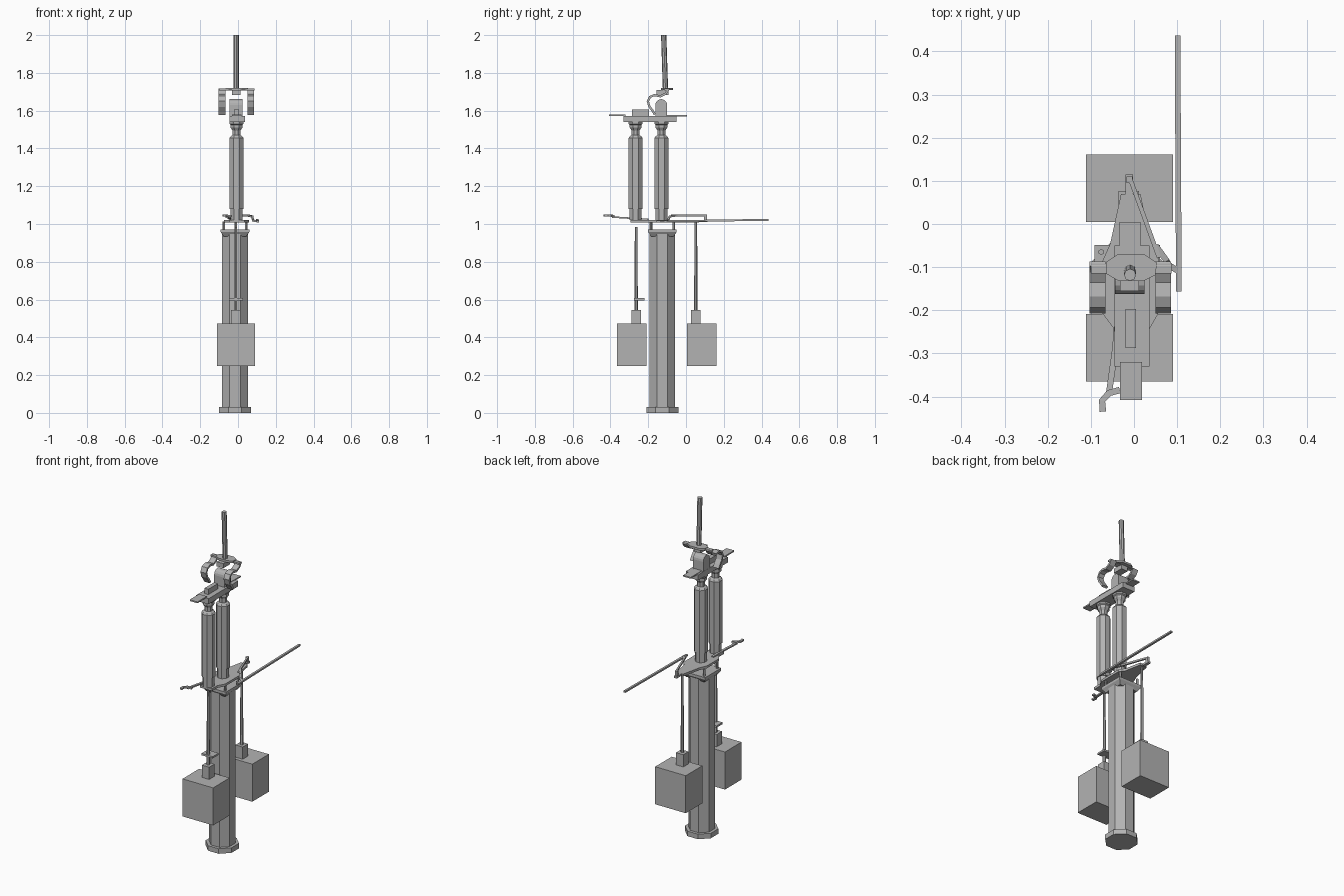
import bpy, bmesh, math
from mathutils import Vector

old = bpy.data.objects.get("Cube")
if old:
    bpy.data.objects.remove(old, do_unlink=True)

grey = bpy.data.materials.new("steel grey")
grey.use_nodes = True
grey.diffuse_color = (0.45, 0.45, 0.45, 1)
grey.node_tree.nodes["Principled BSDF"].inputs["Base Color"].default_value = (0.45, 0.45, 0.45, 1)


def finish(name, bm):
    bmesh.ops.recalc_face_normals(bm, faces=bm.faces)
    mesh = bpy.data.meshes.new(name)
    bm.to_mesh(mesh)
    bm.free()
    mesh.materials.append(grey)
    obj = bpy.data.objects.new(name, mesh)
    bpy.context.collection.objects.link(obj)
    return obj


def loft(name, rings):
    """Closed solid through a list of equal-length point rings."""
    bm = bmesh.new()
    loops = [[bm.verts.new(p) for p in ring] for ring in rings]
    n = len(loops[0])
    for a, b in zip(loops, loops[1:]):
        for i in range(n):
            j = (i + 1) % n
            bm.faces.new((a[i], a[j], b[j], b[i]))
    bm.faces.new(loops[0])
    bm.faces.new(loops[-1])
    return finish(name, bm)


def box(name, x0, x1, y0, y1, z0, z1):
    return plate(name, [(x0, y0), (x1, y0), (x1, y1), (x0, y1)], z0, z1)


def plate(name, outline, z0, z1):
    return loft(name, [[(x, y, z) for x, y in outline] for z in (z0, z1)])


def turned(name, x, y, profile, sides=8):
    """Faceted upright solid; profile holds (flat-to-flat half width, height)."""
    rings = []
    for r, z in profile:
        r /= math.cos(math.pi / sides)
        angles = [math.tau * (i + 0.5) / sides for i in range(sides)]
        rings.append([(x + r * math.cos(a), y + r * math.sin(a), z) for a in angles])
    return loft(name, rings)


def bar(name, points, width, height):
    """Rectangular bar swept through mostly horizontal points."""
    pts = [Vector(p) for p in points]
    rings = []
    for i, p in enumerate(pts):
        d = pts[min(i + 1, len(pts) - 1)] - pts[max(i - 1, 0)]
        side = Vector((d.y, -d.x, 0)).normalized() * width / 2
        up = Vector((0, 0, height / 2))
        rings.append([p - side - up, p + side - up, p + side + up, p - side + up])
    return loft(name, rings)


# Column with foot and flared cap
CX, CY = -0.016, -0.125
turned("column", CX, CY, [(0.068, 0.02), (0.068, 0.96)])
turned("column_foot", CX, CY, [(0.085, 0), (0.085, 0.03)])
turned("column_cap", CX, CY, [(0.06, 0.935), (0.076, 0.958), (0.076, 0.972)], 4)

# Four posts carrying the platform
for sx in (-1, 1):
    for sy in (-1, 1):
        turned("platform_post", CX + sx * 0.06, CY + sy * 0.06,
               [(0.006, 0.95), (0.006, 1.012)], 6)

# Platform with tapered ends
plate("platform", [(-0.03, 0.07), (0.015, 0.07), (0.035, -0.03), (0.058, -0.06),
                   (0.058, -0.205), (0.035, -0.245), (0.035, -0.295),
                   (-0.045, -0.295), (-0.045, -0.245), (-0.075, -0.205),
                   (-0.075, -0.09), (-0.055, -0.045)], 1.008, 1.022)
box("platform_tongue", -0.02, -0.002, 0.04, 0.115, 1.01, 1.022)

# Pair of insulators
for name, y in (("front_insulator", -0.267), ("rear_insulator", -0.13)):
    turned(name, -0.008, y, [(0.031, 1.02), (0.031, 1.08), (0.037, 1.08), (0.037, 1.455),
                             (0.03, 1.465), (0.021, 1.47), (0.021, 1.495), (0.031, 1.51),
                             (0.031, 1.525), (0.037, 1.53), (0.037, 1.545)])

# Upper beam and contacts
box("upper_beam", -0.045, 0.036, -0.33, -0.05, 1.54, 1.573)
box("rear_terminal", -0.034, 0.015, -0.1, 0.005, 1.568, 1.576)
box("front_terminal", -0.033, 0.018, -0.408, -0.32, 1.571, 1.579)
box("beam_block", -0.02, 0.005, -0.287, -0.197, 1.57, 1.605)

# Round-topped contact block
arch = [(-0.162, 1.573), (-0.1, 1.573)]
arch += [(-0.131 + 0.031 * math.cos(a), 1.63 + 0.031 * math.sin(a))
         for a in [math.pi * i / 8 for i in range(9)]]
loft("contact_block", [[(x, y, z) for y, z in arch] for x in (-0.044, 0.024)])

# Hanging contact with crossbar, hooks and top rod
loft("top_rod", [[(-0.009 + 0.014 * math.cos(a), y + 0.014 * math.sin(a), z)
                  for a in [math.tau * i / 8 for i in range(8)]]
                 for y, z in ((-0.108, 1.69), (-0.118, 2.0))])
plate("hook_hub", [(-0.065, -0.088), (-0.037, -0.07), (0.023, -0.07), (0.053, -0.09),
                   (0.05, -0.118), (0.022, -0.132), (-0.036, -0.132), (-0.065, -0.115)],
      1.709, 1.721)
box("hook_crossbar", -0.1, 0.087, -0.115, -0.092, 1.707, 1.717)
box("hook_stop", -0.032, 0.012, -0.155, -0.092, 1.682, 1.709)
hook = [(-0.092, 1.715), (-0.108, 1.69), (-0.135, 1.676), (-0.168, 1.682), (-0.19, 1.673),
        (-0.202, 1.65), (-0.194, 1.622), (-0.177, 1.6), (-0.165, 1.58)]
for name, x0, x1 in (("right_hook", -0.103, -0.066), ("left_hook", 0.05, 0.086)):
    rings = []
    for i, (y, z) in enumerate(hook):
        a, b = hook[max(i - 1, 0)], hook[min(i + 1, len(hook) - 1)]
        n = Vector((a[1] - b[1], b[0] - a[0])).normalized() * 0.006
        rings.append([(x0, y - n.x, z - n.y), (x1, y - n.x, z - n.y),
                      (x1, y + n.x, z + n.y), (x0, y + n.x, z + n.y)])
    loft(name, rings)

# Operating rods and front arm
bar("long_rod", [(0.104, -0.157, 1.014), (0.101, 0.437, 1.022)], 0.013, 0.01)
bar("diagonal_rod", [(-0.01, 0.108, 1.045), (0.058, -0.078, 1.045)], 0.01, 0.01)
bar("rod_link", [(0.05, -0.05, 1.045), (0.076, -0.086, 1.04), (0.08, -0.095, 1.018),
                 (0.104, -0.11, 1.014)], 0.014, 0.01)
box("rod_pin", -0.017, -0.003, 0.095, 0.11, 1.015, 1.05)
bar("front_arm", [(-0.035, -0.2, 1.024), (-0.045, -0.3, 1.031), (-0.058, -0.392, 1.037)],
    0.014, 0.008)
bar("front_arm_hook", [(-0.033, -0.385, 1.042), (-0.058, -0.392, 1.044),
                       (-0.074, -0.41, 1.046), (-0.072, -0.435, 1.046)], 0.015, 0.01)

# Hanging weights with necks and rods
for name, y, top in (("front", -0.287, 0.985), ("rear", 0.083, 1.012)):
    rod_y = y + (0.023 if name == "front" else -0.031)
    box(name + "_weight", -0.111, 0.091, y - 0.078, y + 0.078, 0.248, 0.472)
    box(name + "_weight_neck", -0.036, 0.012, rod_y - 0.025, rod_y + 0.025, 0.47, 0.545)
    turned(name + "_weight_rod", -0.012, rod_y, [(0.008, 0.54), (0.006, top)], 6)
box("front_rod_collar", -0.048, 0.026, -0.276, -0.22, 0.596, 0.607)
